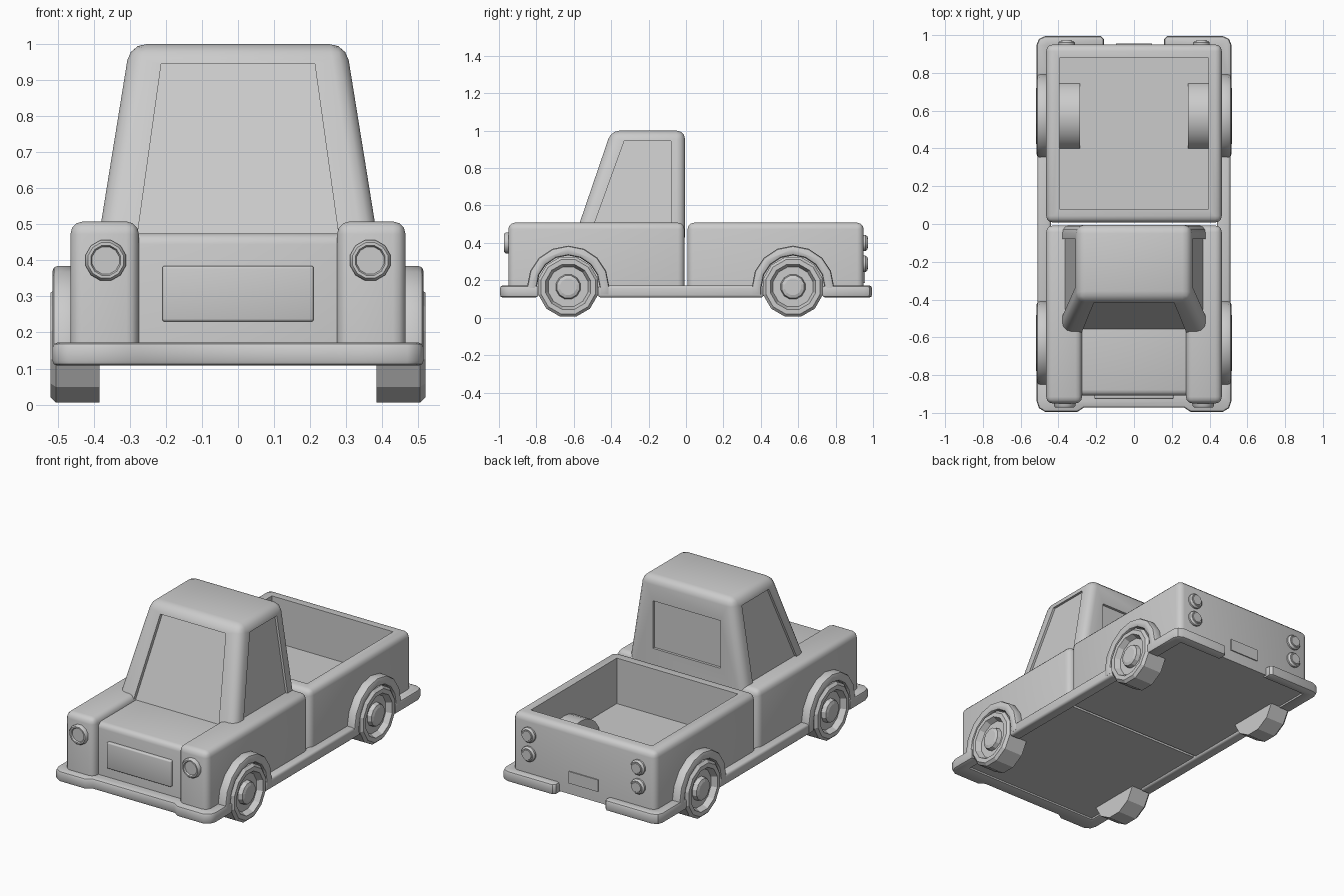
import bpy, bmesh, math
from math import cos, sin, pi, radians

if "Cube" in bpy.data.objects:
    bpy.data.objects.remove(bpy.data.objects["Cube"])


def finish(name, bm, mirror=False, smooth=True):
    bmesh.ops.recalc_face_normals(bm, faces=bm.faces[:])
    me = bpy.data.meshes.new(name)
    bm.to_mesh(me)
    bm.free()
    ob = bpy.data.objects.new(name, me)
    bpy.context.collection.objects.link(ob)
    bpy.ops.object.select_all(action='DESELECT')
    ob.select_set(True)
    bpy.context.view_layer.objects.active = ob
    if smooth:
        bpy.ops.object.shade_smooth_by_angle(angle=radians(38))
    if mirror:
        ob.modifiers.new("Mirror", 'MIRROR')
    return ob


def round_edges(bm, width, keep_bottom, segs=3):
    low = min(v.co.z for v in bm.verts) + 1e-4
    edges = [e for e in bm.edges
             if not (keep_bottom and all(v.co.z < low for v in e.verts))]
    bmesh.ops.bevel(bm, geom=edges, offset=width, segments=segs, profile=0.5,
                    affect='EDGES', clamp_overlap=True)


def hull(name, pts, bevel=0, keep_bottom=True, mirror=False):
    bm = bmesh.new()
    vs = [bm.verts.new(p) for p in pts]
    bmesh.ops.convex_hull(bm, input=vs)
    bmesh.ops.dissolve_limit(bm, angle_limit=0.01, verts=bm.verts[:], edges=bm.edges[:])
    if bevel:
        round_edges(bm, bevel, keep_bottom)
    return finish(name, bm, mirror)


def box(name, x, y, z, bevel=0, keep_bottom=True, mirror=False):
    return hull(name, [(a, b, c) for a in x for b in y for c in z],
                bevel, keep_bottom, mirror)


def prism(name, pts, place, lo, hi, bevel, mirror=False):
    """Extrude a 2D outline from lo to hi; place maps (u, v, h) to xyz."""
    bm = bmesh.new()
    a = [bm.verts.new(place(u, v, lo)) for u, v in pts]
    b = [bm.verts.new(place(u, v, hi)) for u, v in pts]
    bm.faces.new(a)
    bm.faces.new(b)
    n = len(pts)
    for i in range(n):
        j = (i + 1) % n
        bm.faces.new((a[i], a[j], b[j], b[i]))
    bmesh.ops.recalc_face_normals(bm, faces=bm.faces[:])
    if bevel:
        caps = [e for e in bm.edges if any(len(f.verts) == n for f in e.link_faces)]
        bmesh.ops.bevel(bm, geom=caps, offset=bevel, segments=2, profile=0.5,
                        affect='EDGES', clamp_overlap=True)
    return finish(name, bm, mirror)


def lathe(name, prof, n, place, smooth=True):
    """Revolve (h, r) points; place maps (h, u, v) to xyz."""
    bm = bmesh.new()
    rings = []
    for h, r in prof:
        rings.append([bm.verts.new(place(h, r * sin(2 * pi * (i + .5) / n),
                                         -r * cos(2 * pi * (i + .5) / n)))
                      for i in range(n)])
    for p, q in zip(rings, rings[1:]):
        for i in range(n):
            j = (i + 1) % n
            bm.faces.new((p[i], p[j], q[j], q[i]))
    bm.faces.new(rings[0])
    bm.faces.new(rings[-1])
    return finish(name, bm, True, smooth)


def cut(ob, cutter):
    m = ob.modifiers.new("Cut", 'BOOLEAN')
    m.operation, m.solver, m.object = 'DIFFERENCE', 'EXACT', cutter
    bpy.context.view_layer.objects.active = ob
    bpy.ops.object.modifier_apply(modifier=m.name)
    bpy.data.objects.remove(cutter)


# front body: side fenders, lower hood, rear fill
box("front_side", (.275, .465), (-.95, -.008), (.12, .508), .035, mirror=True)
box("hood", (-.31, .31), (-.908, -.3), (.12, .475), .03)
box("body_rear_wall", (-.33, .33), (-.45, -.008), (.12, .508), 0)
box("grille", (-.21, .21), (-.926, -.89), (.23, .385), .008, False)

# cab with recessed windows
cab = hull("cab", [(s * x, y, z) for s in (1, -1) for x, y, z in
                   ((.392, -.595, .43), (.392, -.005, .43), (.30, -.40, 1), (.30, -.005, 1))],
           .045)


def front_y(z):
    return -.572 + .34 * (z - .5)


def side_x(z):
    return .381 - .161 * (z - .5)


cut(cab, hull("windscreen_cutter", [(s * x, front_y(z) + d, z) for s in (1, -1)
              for x, z in ((.289, .4), (.213, .945)) for d in (.025, -.2)]))
for s in (1, -1):
    cut(cab, hull("side_window_cutter", [(s * (side_x(z) + d), y, z) for d in (-.014, .1)
                  for y, z in ((-.52, .42), (-.08, .42), (-.33, .945), (-.08, .945))]))
cut(cab, box("rear_window_cutter", (-.22, .22), (-.02, .1), (.58, .86)))
cab.select_set(True)
bpy.context.view_layer.objects.active = cab
bpy.ops.object.shade_smooth_by_angle(angle=radians(38))

# cargo bed
bed = box("cargo_bed", (-.465, .465), (.008, .95), (.12, .508), .035)
cut(bed, box("bed_cutter", (-.395, .395), (.08, .88), (.24, .8)))

# bumpers and sills
flat = lambda u, v, h: (u, v, h)
half = [(.44, -.79), (.515, -.79), (.515, -.94), (.503, -.975), (.47, -.995),
        (.30, -.995), (.265, -.972)]
outline = half + [(-x, y) for x, y in reversed(half)] + [(-.44, -.89), (.44, -.89)]
prism("front_bumper", outline, flat, .108, .172, .014)
prism("rear_bumper", [(.16, .93), (.16, .98), (.175, .995), (.47, .995), (.503, .98), (.515, .95),
                      (.515, .73), (.44, .73), (.44, .93)],
      flat, .108, .172, .014, True)
box("sill", (.44, .51), (-.47, .415), (.108, .172), .014, False, True)

# wheels, wheel arches and bed wheel wells
WZ = .165
tyre = [(.385, .155), (.385, .165), (.505, .165), (.52, .15), (.52, .125), (.488, .11),
        (.488, .068), (.512, .062), (.518, .045)]
for tag, wy in (("front", -.63), ("rear", .572)):
    lathe(tag + "_wheel", tyre, 12, lambda h, u, v, wy=wy: (h, wy + u, WZ + v), False)
    arc = [i * pi / 8 for i in range(9)]
    ring = ([(.22, -.045)] + [(.22 * cos(a), .22 * sin(a)) for a in arc] + [(-.22, -.045)] +
            [(-.168, -.045)] + [(-.168 * cos(a), .168 * sin(a)) for a in arc] + [(.168, -.045)])
    prism(tag + "_wheel_arch", ring, lambda u, v, h, wy=wy: (h, wy + u, WZ + v),
          .44, .515, .015, True)
prism("bed_wheel_well", [(.19 * cos(i * pi / 12), .19 * sin(i * pi / 12)) for i in range(13)],
      lambda u, v, h: (h, .572 + u, WZ + v), .285, .42, 0, True)

# lamps
lathe("headlight", [(-.93, .058), (-.963, .058), (-.972, .051), (-.972, .043), (-.963, .039)],
      12, lambda h, u, v: (.367 + u, h, .40 + v))
for tag, z in (("upper", .40), ("lower", .288)):
    lathe(tag + "_tail_light", [(.93, .045), (.96, .045), (.97, .036), (.97, .03), (.973, .028)],
          12, lambda h, u, v, z=z: (.357 + u, h, z + v))

# rear plate
box("rear_plate", (-.095, .095), (.94, .956), (.185, .255))
